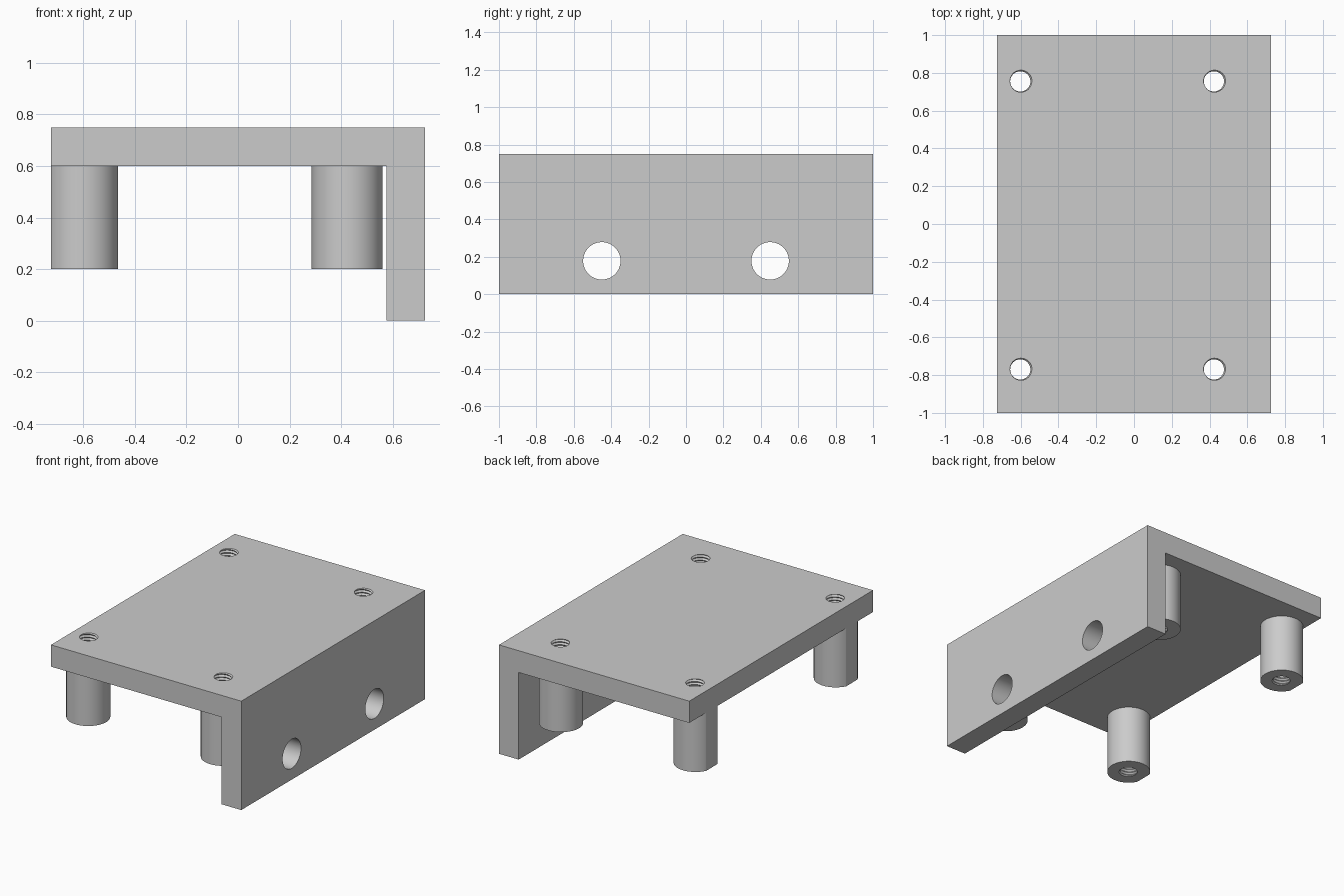
import bpy, bmesh
from math import sin, cos, pi, radians
from mathutils import Matrix, Vector

if "Cube" in bpy.data.objects:
    bpy.data.objects.remove(bpy.data.objects["Cube"])

HALF_X, PLATE_LOW, PLATE_TOP, WALL = 0.725, 0.6, 0.75, 0.15
POST_LOW, POST_R = 0.2, 0.1375
POSTS = {"back_right": (-0.602, 0.755), "front_right": (-0.602, -0.77),
         "back_left": (0.423, 0.755), "front_left": (0.423, -0.77)}
ROOT_R, CREST_R, PITCH = 0.063, 0.0535, 0.021

grey = bpy.data.materials.new("metal_grey")
grey.use_nodes = True
grey.diffuse_color = (0.6, 0.6, 0.6, 1)
grey.node_tree.nodes["Principled BSDF"].inputs["Base Color"].default_value = grey.diffuse_color


def make_object(name, bm):
    bmesh.ops.recalc_face_normals(bm, faces=bm.faces)
    mesh = bpy.data.meshes.new(name)
    bm.to_mesh(mesh)
    bm.free()
    mesh.materials.append(grey)
    ob = bpy.data.objects.new(name, mesh)
    bpy.context.collection.objects.link(ob)
    return ob


def cylinder(bm, radius, depth, matrix, segments=64):
    return bmesh.ops.create_cone(bm, cap_ends=True, segments=segments, radius1=radius,
                                 radius2=radius, depth=depth, matrix=matrix)


def thread_cutter(name, x, y, turns=31, sides=32):
    """Closed helical screw: two rows per turn, alternating root and crest."""
    bm = bmesh.new()
    rows, grid = turns * 2, {}
    for i in range(sides):
        a = 2 * pi * i / sides
        for j in range(rows + (3 if i == 0 else 1)):
            r = ROOT_R if j % 2 else CREST_R
            z = POST_LOW - 0.05 + (j / 2 + i / sides) * PITCH
            grid[j, i] = bm.verts.new((x + r * cos(a), y + r * sin(a), z))
    for j in range(rows + 1):
        grid[j, sides] = grid[j + 2, 0]
    for j in range(rows):
        for i in range(sides):
            bm.faces.new((grid[j, i], grid[j, i + 1], grid[j + 1, i + 1], grid[j + 1, i]))
    for j in (0, rows):
        bm.faces.new([grid[j, i] for i in range(sides + 1)] + [grid[j + 1, 0]])
    return make_object(name, bm)


def cut(ob, cutter):
    mod = ob.modifiers.new("cut", "BOOLEAN")
    mod.operation, mod.solver, mod.object = "DIFFERENCE", "EXACT", cutter
    bpy.context.view_layer.objects.active = ob
    bpy.ops.object.modifier_apply(modifier=mod.name)


# L-shaped bracket: profile swept along y
bm = bmesh.new()
inner = HALF_X - WALL
profile = [(-HALF_X, PLATE_TOP), (-HALF_X, PLATE_LOW), (inner, PLATE_LOW),
           (inner, 0), (HALF_X, 0), (HALF_X, PLATE_TOP)]
face = bm.faces.new([bm.verts.new((x, -1, z)) for x, z in profile])
swept = bmesh.ops.extrude_face_region(bm, geom=[face])["geom"]
bmesh.ops.translate(bm, vec=(0, 2, 0),
                    verts=[g for g in swept if isinstance(g, bmesh.types.BMVert)])
bracket = make_object("bracket", bm)
parts, cutters = [bracket], []

# Two plain holes through the side wall
for y in (-0.45, 0.45):
    bm = bmesh.new()
    cylinder(bm, 0.1, 0.4, Matrix.Translation((HALF_X - WALL / 2, y, 0.178))
             @ Matrix.Rotation(pi / 2, 4, "Y"))
    hole = make_object("wall_hole_cutter", bm)
    cut(bracket, hole)
    cutters.append(hole)

# Standoff posts, trimmed flush with the plate edge, with threaded bores
for name, (x, y) in POSTS.items():
    bm = bmesh.new()
    cylinder(bm, POST_R, PLATE_LOW - POST_LOW,
             Matrix.Translation((x, y, (PLATE_LOW + POST_LOW) / 2)))
    trimmed = bmesh.ops.bisect_plane(bm, geom=bm.verts[:] + bm.edges[:] + bm.faces[:],
                                     plane_co=Vector((-HALF_X, 0, 0)),
                                     plane_no=Vector((-1, 0, 0)), clear_outer=True)
    rim = [g for g in trimmed["geom_cut"] if isinstance(g, bmesh.types.BMEdge)]
    if rim:
        bmesh.ops.holes_fill(bm, edges=[e for e in bm.edges if e.is_boundary])
    post = make_object(name + "_post", bm)
    thread = thread_cutter(name + "_thread_cutter", x, y)
    cut(post, thread)
    cut(bracket, thread)
    parts.append(post)
    cutters.append(thread)

for ob in cutters:
    bpy.data.objects.remove(ob)

# Smooth round surfaces, keep edges sharp
bpy.ops.object.select_all(action="DESELECT")
for ob in parts:
    ob.select_set(True)
bpy.context.view_layer.objects.active = bracket
bpy.ops.object.shade_smooth_by_angle(angle=radians(30))
